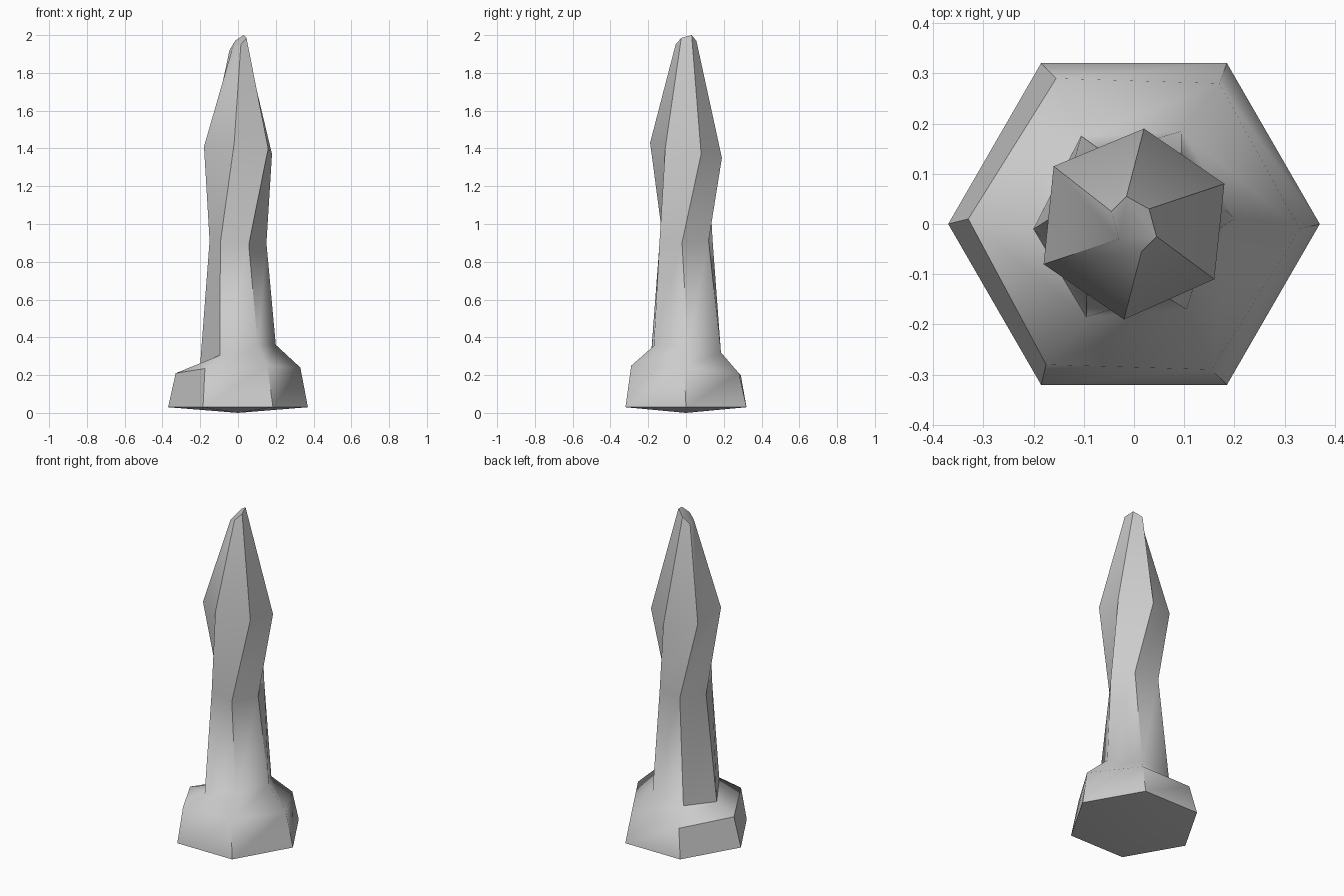
import bpy, bmesh, math

if "Cube" in bpy.data.objects:
    bpy.data.objects.remove(bpy.data.objects["Cube"])

# Six-sided rings from base to tip; each entry is (x, y, z), anticlockwise from +x
base = [(0.37 * math.cos(math.radians(60 * i)),
         0.37 * math.sin(math.radians(60 * i)), 0.03) for i in range(6)]
shoulder = [(0.33, -0.01, 0.24), (0.17, 0.28, 0.21), (-0.155, 0.29, 0.20),
            (-0.33, 0.01, 0.21), (-0.175, -0.28, 0.235), (0.155, -0.29, 0.25)]
column_foot = [(0.20, 0.01, 0.36), (0.095, 0.185, 0.32), (-0.105, 0.175, 0.28),
               (-0.20, -0.01, 0.26), (-0.095, -0.185, 0.305), (0.105, -0.17, 0.355)]
waist_heights = [0.90, 0.91, 0.91, 0.91, 0.90, 0.89]
waist = [(0.152 * math.cos(math.radians(60 * i - 8)),
          0.152 * math.sin(math.radians(60 * i - 8)), z)
         for i, z in enumerate(waist_heights)]
bulge = [(0.18, 0.08, 1.37), (0.02, 0.19, 1.35), (-0.16, 0.115, 1.38),
         (-0.18, -0.08, 1.41), (-0.02, -0.19, 1.43), (0.16, -0.11, 1.40)]
tip = [(0.03, 0.03, 2.0), (-0.015, 0.055, 1.97), (-0.045, 0.025, 1.92),
       (-0.03, -0.03, 1.93), (0.015, -0.055, 1.95), (0.045, -0.025, 1.985)]

# Loft the rings into one crystal spire
bm = bmesh.new()
rings = [[bm.verts.new(p) for p in ring]
         for ring in (base, shoulder, column_foot, waist, bulge, tip)]
for low, high in zip(rings, rings[1:]):
    for i in range(6):
        j = (i + 1) % 6
        bm.faces.new((low[i], low[j], high[j], high[i]))
bm.faces.new(rings[-1])

# Shallow pointed underside
bottom = bm.verts.new((0, 0, 0))
for i in range(6):
    bm.faces.new((rings[0][(i + 1) % 6], rings[0][i], bottom))
bmesh.ops.recalc_face_normals(bm, faces=bm.faces[:])

mesh = bpy.data.meshes.new("crystal_spire")
bm.to_mesh(mesh)
bm.free()
spire = bpy.data.objects.new("crystal_spire", mesh)
bpy.context.collection.objects.link(spire)

# Soft shading along each side, sharp corner edges
bpy.context.view_layer.objects.active = spire
spire.select_set(True)
bpy.ops.object.shade_smooth_by_angle(angle=math.radians(48))
